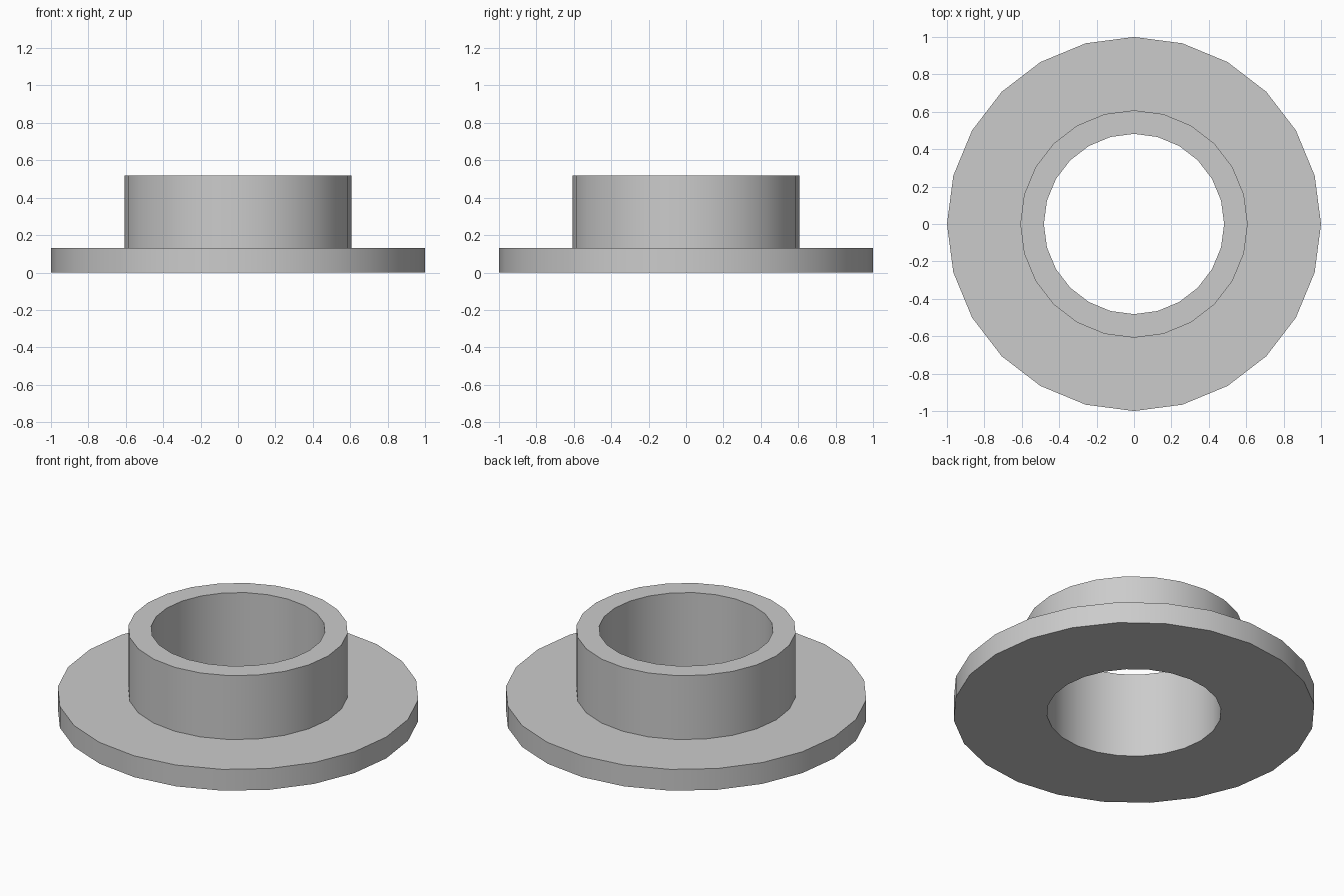
import bpy
import bmesh
import math

cube = bpy.data.objects.get("Cube")
if cube:
    bpy.data.objects.remove(cube, do_unlink=True)

SIDES = 24
FLANGE_R, COLLAR_R, BORE_R = 1.0, 0.608, 0.482
FLANGE_H, TOTAL_H = 0.13, 0.52

# Plain grey material
grey = bpy.data.materials.new("plain_grey")
grey.use_nodes = True
colour = (0.6, 0.6, 0.6, 1)
grey.diffuse_color = colour
grey.node_tree.nodes["Principled BSDF"].inputs["Base Color"].default_value = colour


def revolve(name, profile):
    """Turn a closed (radius, height) profile around the z axis."""
    bm = bmesh.new()
    rings = []
    for i in range(SIDES):
        a = math.tau * i / SIDES
        rings.append([bm.verts.new((r * math.cos(a), r * math.sin(a), z))
                      for r, z in profile])
    n = len(profile)
    for i in range(SIDES):
        a, b = rings[i], rings[(i + 1) % SIDES]
        for j in range(n):
            k = (j + 1) % n
            bm.faces.new((a[j], b[j], b[k], a[k]))
    bmesh.ops.recalc_face_normals(bm, faces=bm.faces)
    mesh = bpy.data.meshes.new(name)
    bm.to_mesh(mesh)
    bm.free()
    mesh.materials.append(grey)
    obj = bpy.data.objects.new(name, mesh)
    bpy.context.collection.objects.link(obj)
    bpy.ops.object.select_all(action="DESELECT")
    obj.select_set(True)
    bpy.context.view_layer.objects.active = obj
    bpy.ops.object.shade_smooth_by_angle(angle=math.radians(30))
    return obj


# Wide flange with a raised collar and a through bore
revolve("flanged_bushing", [
    (BORE_R, 0), (FLANGE_R, 0), (FLANGE_R, FLANGE_H),
    (COLLAR_R, FLANGE_H), (COLLAR_R, TOTAL_H), (BORE_R, TOTAL_H),
])
